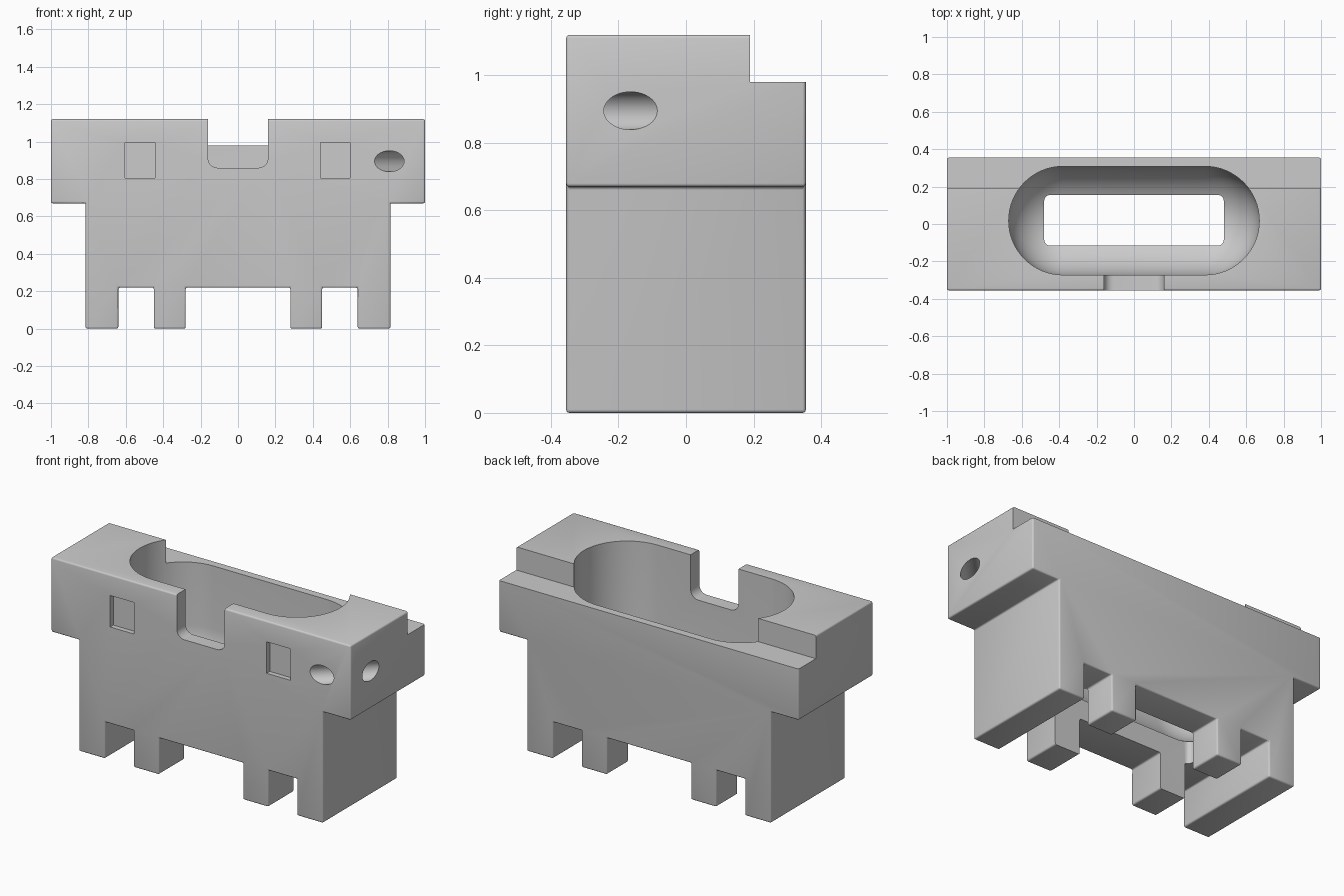
import bpy, bmesh, math
from mathutils import Matrix, Vector

if "Cube" in bpy.data.objects:
    bpy.data.objects.remove(bpy.data.objects["Cube"])

grey = bpy.data.materials.new("plain grey")
grey.diffuse_color = (0.6, 0.6, 0.6, 1)
grey.use_nodes = True
grey.node_tree.nodes["Principled BSDF"].inputs["Base Color"].default_value = grey.diffuse_color


def finish(name, bm):
    bmesh.ops.recalc_face_normals(bm, faces=bm.faces[:])
    me = bpy.data.meshes.new(name)
    bm.to_mesh(me)
    bm.free()
    ob = bpy.data.objects.new(name, me)
    bpy.context.collection.objects.link(ob)
    me.materials.append(grey)
    return ob


def loft(name, rings):
    """Skin a stack of matching closed rings and cap both ends."""
    bm = bmesh.new()
    vs = [[bm.verts.new(p) for p in ring] for ring in rings]
    n = len(vs[0])
    for a, b in zip(vs, vs[1:]):
        for i in range(n):
            bm.faces.new((a[i], a[(i + 1) % n], b[(i + 1) % n], b[i]))
    bm.faces.new(vs[0])
    bm.faces.new(vs[-1])
    return finish(name, bm)


def rounded(x0, x1, y0, y1, r, seg):
    """Rectangle outline with rounded corners."""
    pts = []
    for k, (cx, cy) in enumerate(((x1 - r, y1 - r), (x0 + r, y1 - r),
                                  (x0 + r, y0 + r), (x1 - r, y0 + r))):
        for i in range(seg + 1):
            a = math.pi / 2 * (k + i / seg)
            pts.append((cx + r * math.cos(a), cy + r * math.sin(a)))
    return pts


def along_y(name, pts, y0, y1):
    return loft(name, [[(x, y, z) for x, z in pts] for y in (y0, y1)])


def box(name, x0, x1, y0, y1, z0, z1):
    return along_y(name, [(x0, z0), (x1, z0), (x1, z1), (x0, z1)], y0, y1)


def cut(target, cutter):
    cutter.hide_render = True
    cutter.hide_viewport = True
    mod = target.modifiers.new(cutter.name, 'BOOLEAN')
    mod.operation = 'DIFFERENCE'
    mod.solver = 'EXACT'
    mod.object = cutter


# Body: T-shaped front outline with four feet, softened edges
half = [(0.28, 0.22), (0.28, 0), (0.45, 0), (0.45, 0.22), (0.64, 0.22),
        (0.64, 0), (0.815, 0), (0.815, 0.67), (1, 0.67), (1, 1.12)]
outline = half + [(-x, z) for x, z in reversed(half)]
body = along_y("body", outline, -0.355, 0.355)
bev = body.modifiers.new("soft edges", 'BEVEL')
bev.width = 0.01
bev.segments = 3
bev.limit_method = 'ANGLE'

# Step along the top of the back
cut(body, box("back_step_cutter", -1.2, 1.2, 0.19, 0.6, 0.98, 1.4))

# Oblong cavity with a round bottom
R, cy, zc = 0.29, 0.018, 0.60


def oblong(r, z):
    return [(x, y, z) for x, y in rounded(-0.38 - r, 0.38 + r, cy - r, cy + r, r, 16)]


# A hair of clearance keeps the two sides of each end from coinciding
def oblong_ring(r, z):
    pts = []
    for s in (1, -1):
        for i in range(33):
            a = math.pi * i / 32 - math.pi / 2
            pts.append((s * (0.38 + r * math.cos(a)), cy + s * r * math.sin(a), z))
    return pts


rings = [oblong_ring(R, 1.4)]
for i in range(13):
    a = math.radians(85) * i / 12
    rings.append(oblong_ring(R * math.cos(a), zc - R * math.sin(a)))
cut(body, loft("cavity_cutter", rings))

# Rectangular opening through the floor, which also splits the inner feet
opening = rounded(-0.48, 0.48, -0.115, 0.155, 0.03, 5)
cut(body, loft("floor_opening_cutter", [[(x, y, z) for x, y in opening] for z in (-0.2, 0.6)]))

# Front notch with rounded lower corners
cut(body, along_y("front_notch_cutter", rounded(-0.16, 0.16, 0.86, 1.4, 0.05, 6), -0.6, 0.0))

# Shallow square eyes
for side, x in (("left", -0.525), ("right", 0.52)):
    cut(body, box(side + "_eye_cutter", x - 0.08, x + 0.08, -0.5, -0.325, 0.805, 0.995))

# Diagonal round hole through the front right corner
bm = bmesh.new()
direction = Vector((1, 1, 0)).normalized()
turn = direction.to_track_quat('Z', 'Y').to_matrix().to_4x4()
bmesh.ops.create_cone(bm, cap_ends=True, segments=40, radius1=0.056, radius2=0.056, depth=0.8,
                      matrix=Matrix.Translation((0.904, -0.26, 0.895)) @ turn)
cut(body, finish("corner_hole_cutter", bm))

# Apply the cuts, remove the helpers and smooth the curved walls
bpy.context.view_layer.update()
result = bpy.data.meshes.new_from_object(
    body.evaluated_get(bpy.context.evaluated_depsgraph_get()))
body.modifiers.clear()
body.data = result
for ob in list(bpy.data.objects):
    if ob is not body:
        bpy.data.objects.remove(ob)
bpy.context.view_layer.objects.active = body
body.select_set(True)
bpy.ops.object.shade_smooth_by_angle(angle=math.radians(35))
